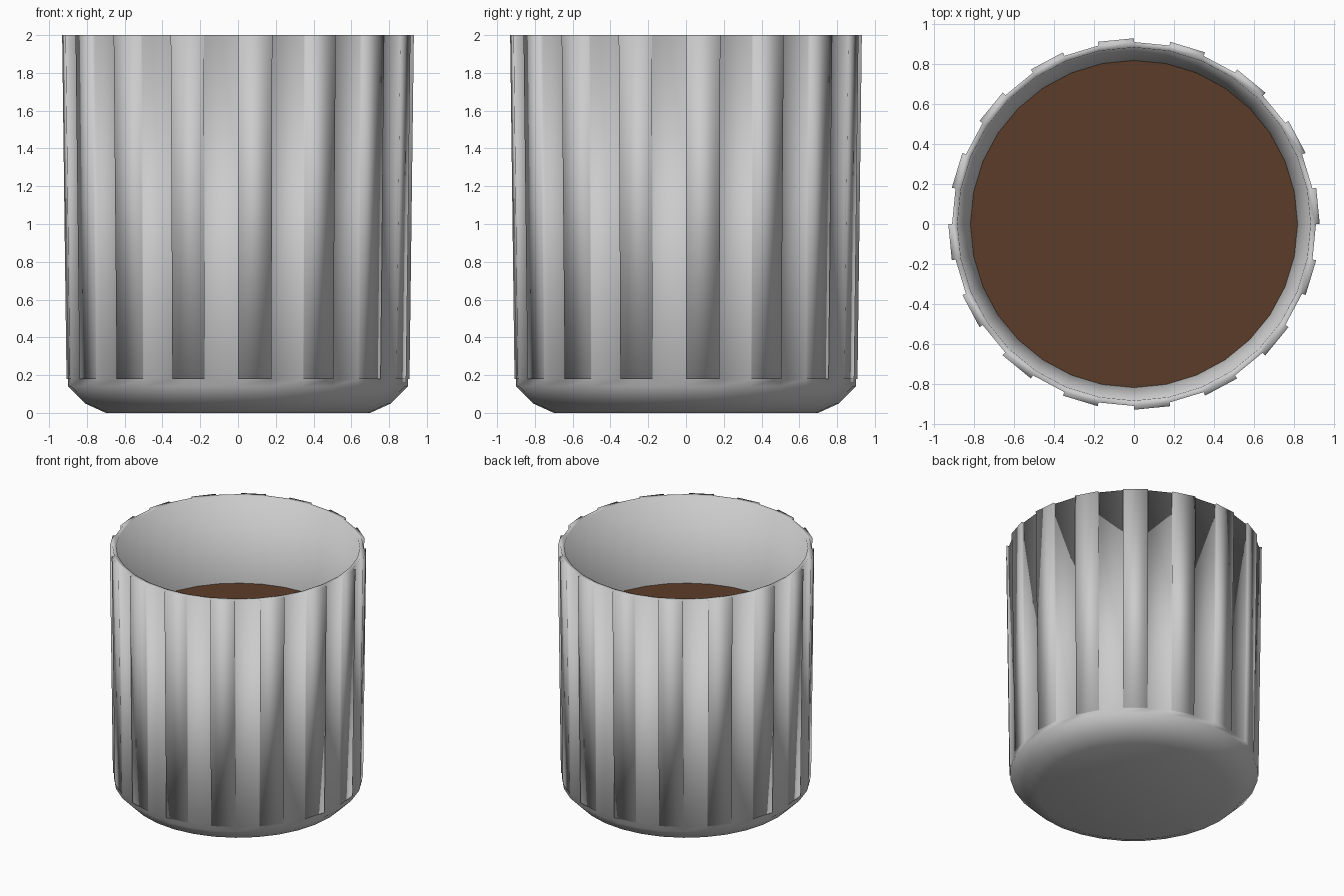
import bpy, bmesh, math

if "Cube" in bpy.data.objects:
    bpy.data.objects.remove(bpy.data.objects["Cube"])

SIDES = 32


def make_object(name, bm):
    bmesh.ops.recalc_face_normals(bm, faces=bm.faces)
    mesh = bpy.data.meshes.new(name)
    bm.to_mesh(mesh)
    bm.free()
    obj = bpy.data.objects.new(name, mesh)
    bpy.context.collection.objects.link(obj)
    return obj


def ring(bm, r, z):
    step = 2 * math.pi / SIDES
    return [bm.verts.new((r * math.cos(i * step), r * math.sin(i * step), z))
            for i in range(SIDES)]


# Cup shell: outer profile from the foot up, over the rim and down inside
profile = [(0.70, 0), (0.81, 0.05), (0.90, 0.14), (0.90, 0.18),
           (0.912, 2.0), (0.885, 2.0), (0.82, 1.32), (0.70, 0.10)]
bm = bmesh.new()
rings = [ring(bm, r, z) for r, z in profile]
panels = []
for k in range(len(rings) - 1):
    a, b = rings[k], rings[k + 1]
    for i in range(SIDES):
        j = (i + 1) % SIDES
        f = bm.faces.new((a[i], a[j], b[j], b[i]))
        if k == 3 and i % 2 == 0:
            panels.append(f)
bm.faces.new(rings[0][::-1])
bm.faces.new(rings[-1])

# Raised ribs: every second wall panel is pushed outward
ribs = bmesh.ops.extrude_discrete_faces(bm, faces=panels)["faces"]
for f in ribs:
    for v in f.verts:
        r = 0.931 if v.co.z > 1 else 0.908
        s = r / v.co.xy.length
        v.co.x *= s
        v.co.y *= s
cup = make_object("ribbed_cup", bm)
for p in cup.data.polygons:
    p.use_smooth = True

# Drink surface
bm = bmesh.new()
bm.faces.new(ring(bm, 0.82, 1.33))
drink = make_object("drink", bm)
brown = bpy.data.materials.new("brown_drink")
brown.diffuse_color = (0.107, 0.045, 0.022, 1)
brown.use_nodes = True
brown.node_tree.nodes["Principled BSDF"].inputs["Base Color"].default_value = brown.diffuse_color
drink.data.materials.append(brown)
